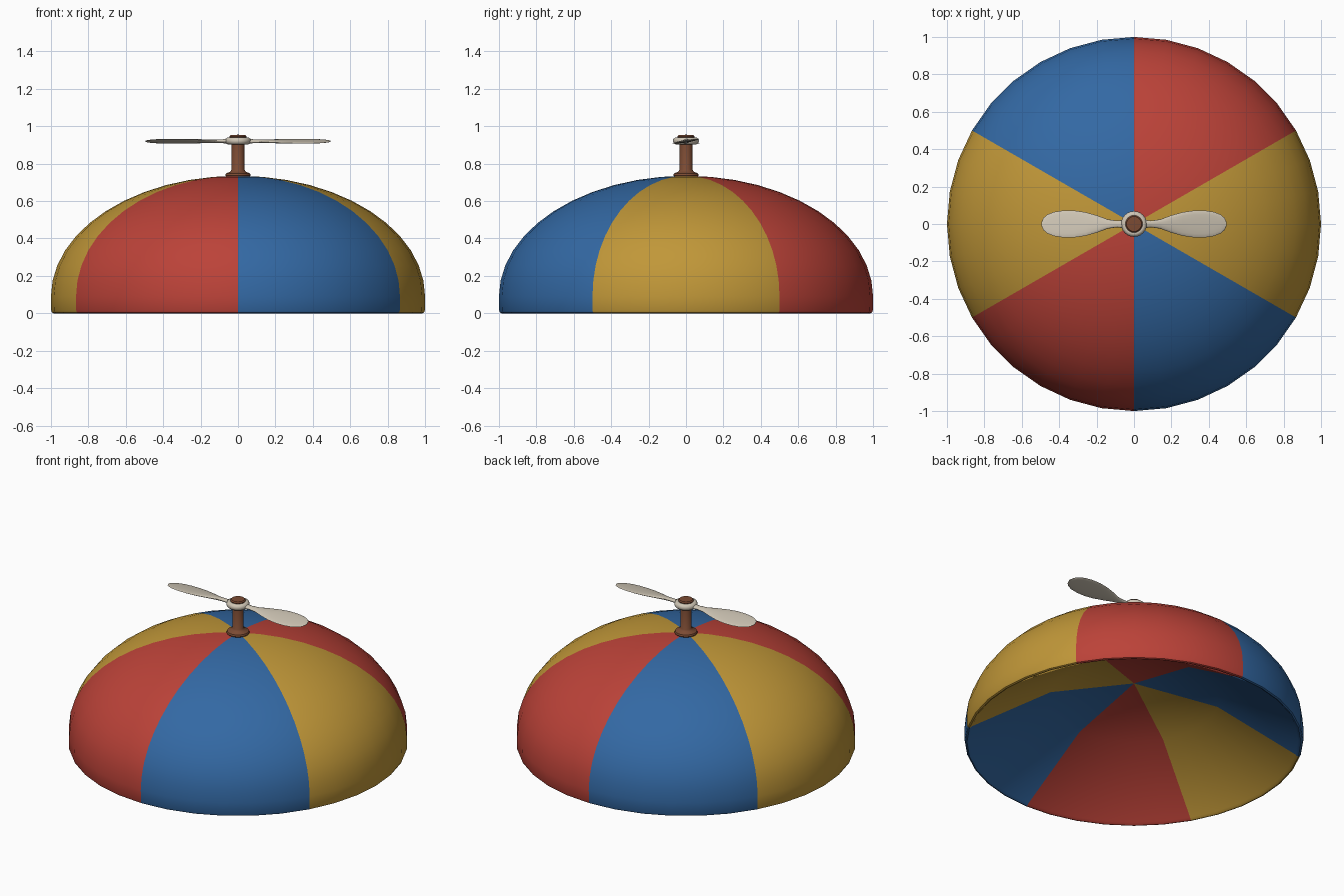
import bpy, bmesh
from math import sin, cos, pi, radians

if "Cube" in bpy.data.objects:
    bpy.data.objects.remove(bpy.data.objects["Cube"])


def material(name, rgb):
    m = bpy.data.materials.new(name)
    m.diffuse_color = (*rgb, 1)
    m.use_nodes = True
    m.node_tree.nodes["Principled BSDF"].inputs["Base Color"].default_value = m.diffuse_color
    return m


red = material("red_cloth", (0.50, 0.055, 0.04))
blue = material("blue_cloth", (0.033, 0.14, 0.37))
yellow = material("yellow_cloth", (0.53, 0.31, 0.04))
brown = material("brown_wood", (0.20, 0.07, 0.033))
cream = material("cream_plastic", (0.62, 0.56, 0.46))


def finish(name, bm, mats, angle=40):
    bmesh.ops.remove_doubles(bm, verts=bm.verts, dist=1e-5)
    bmesh.ops.recalc_face_normals(bm, faces=bm.faces)
    me = bpy.data.meshes.new(name)
    bm.to_mesh(me)
    bm.free()
    for m in mats:
        me.materials.append(m)
    ob = bpy.data.objects.new(name, me)
    bpy.context.collection.objects.link(ob)
    bpy.ops.object.select_all(action='DESELECT')
    ob.select_set(True)
    bpy.context.view_layer.objects.active = ob
    bpy.ops.object.shade_smooth_by_angle(angle=radians(angle))
    return ob


def loft(bm, rings, closed_path=False):
    """Skin a list of closed vertex rings; returns (face, side index)."""
    vs = [[bm.verts.new(p) for p in r] for r in rings]
    n = len(vs[0])
    pairs = list(zip(vs, vs[1:])) + ([(vs[-1], vs[0])] if closed_path else [])
    return [(bm.faces.new((a[i], a[(i + 1) % n], b[(i + 1) % n], b[i])), i)
            for a, b in pairs for i in range(n)]


def lathe_rings(profile, n):
    return [[(r * cos(2 * pi * i / n + pi / 2), r * sin(2 * pi * i / n + pi / 2), z)
             for i in range(n)] for r, z in profile]


def lathe(name, profile, n, mats, closed_path=False, panel=None):
    bm = bmesh.new()
    for f, i in loft(bm, lathe_rings(profile, n), closed_path):
        if panel:
            f.material_index = (i // panel) % len(mats)
    # collapse the poles on the axis
    bmesh.ops.remove_doubles(bm, verts=bm.verts, dist=1e-5)
    bmesh.ops.dissolve_degenerate(bm, edges=bm.edges, dist=1e-6)
    return finish(name, bm, mats)


# Cap: outer dome, rounded rim and shallow lining, in six coloured panels
steps = 12
outer = [(cos(t), 0.09 + 0.645 * sin(t))
         for t in (k * pi / 2 / steps for k in range(steps))] + [(0, 0.735)]
rim = [(0.968, 0.012), (0.976, 0.003), (0.985, 0.0), (0.994, 0.004), (0.999, 0.015)]
lining = [(0, 0.40), (0.5, 0.29)]
lathe("cap_dome", lining + rim + outer, 36, [blue, yellow, red], panel=6)

# Stem with flared foot and button top
lathe("propeller_stem", [(0, 0.725), (0.060, 0.725), (0.068, 0.738), (0.064, 0.748),
                         (0.042, 0.757), (0.034, 0.768), (0.034, 0.935),
                         (0.044, 0.938), (0.046, 0.946), (0.040, 0.953),
                         (0, 0.955)], 24, [brown])

# Hub ring around the stem
hub = [(0.050 + 0.019 * cos(a), 0.922 + 0.020 * sin(a))
       for a in (k * pi / 5 for k in range(10))]
lathe("propeller_hub", hub, 24, [cream], closed_path=True)

# Blades: flattened lofted sections with pitch, second one turned half a turn
stations = [(0.045, 0.024, 0.012), (0.09, 0.018, 0.010), (0.14, 0.025, 0.009),
            (0.20, 0.047, 0.008), (0.26, 0.064, 0.007), (0.32, 0.073, 0.006),
            (0.38, 0.073, 0.006), (0.43, 0.065, 0.005), (0.465, 0.050, 0.004),
            (0.485, 0.032, 0.003), (0.495, 0.008, 0.002)]
for side, s in (("right", 1), ("left", -1)):
    bm = bmesh.new()
    rings = []
    for x, w, h in stations:
        tilt = radians(9)
        ring = []
        for k in range(16):
            u, v = w * cos(k * pi / 8), h * sin(k * pi / 8)
            y, z = u * cos(tilt) - v * sin(tilt), u * sin(tilt) + v * cos(tilt)
            ring.append((s * x, s * y, 0.920 + z))
        rings.append(ring)
    loft(bm, rings)
    bmesh.ops.holes_fill(bm, edges=bm.edges, sides=16)
    finish(side + "_blade", bm, [cream], 60)
